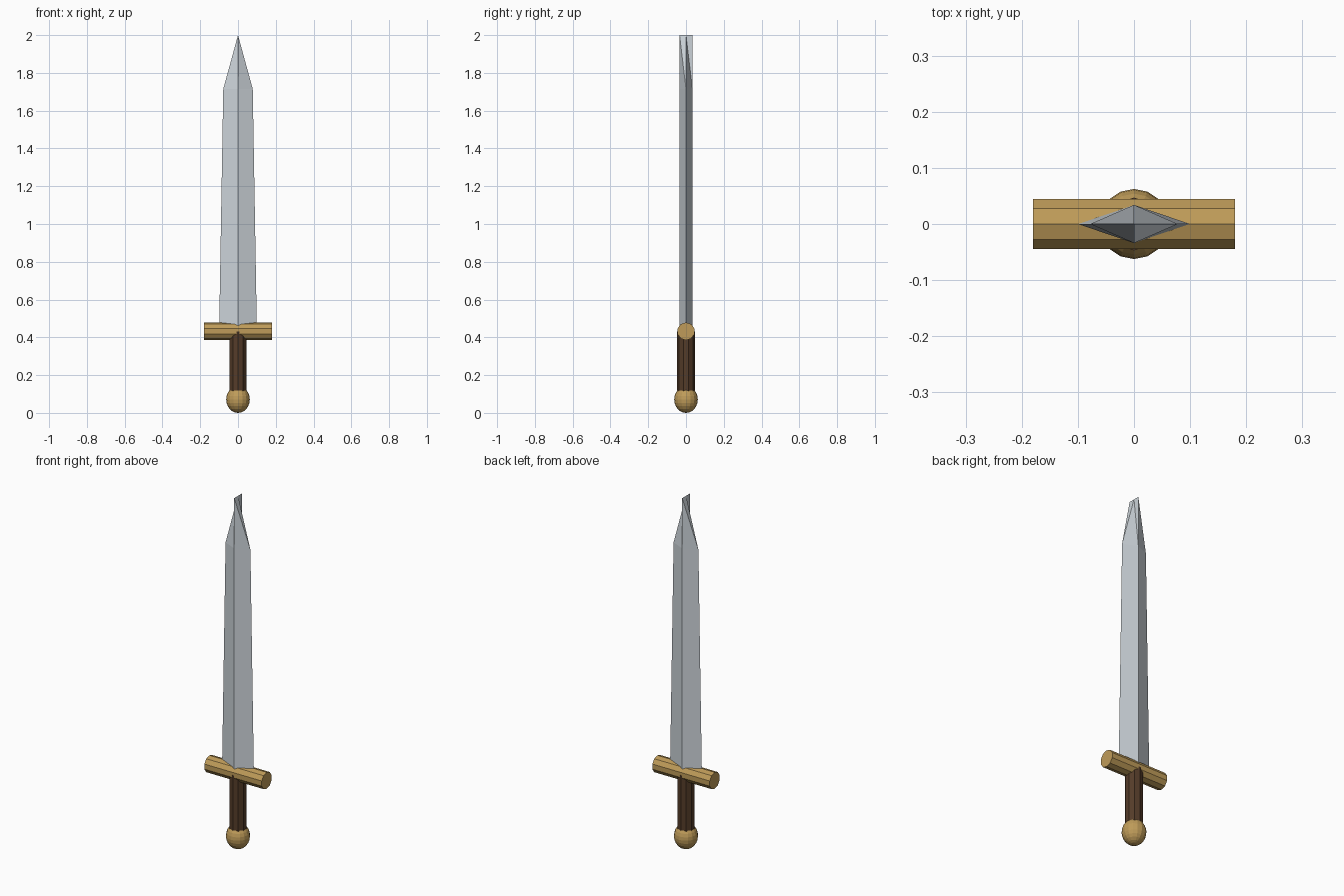
import bpy, bmesh, math

if "Cube" in bpy.data.objects:
    bpy.data.objects.remove(bpy.data.objects["Cube"])


def material(name, color):
    m = bpy.data.materials.new(name)
    m.diffuse_color = (*color, 1)
    m.use_nodes = True
    m.node_tree.nodes["Principled BSDF"].inputs["Base Color"].default_value = m.diffuse_color
    return m


steel = material("steel", (0.60, 0.65, 0.69))
brass = material("brass", (0.52, 0.33, 0.10))
leather = material("leather", (0.09, 0.045, 0.022))


def cylinder(name, radius, depth, z, rotation, mat):
    bpy.ops.mesh.primitive_cylinder_add(vertices=10, radius=radius, depth=depth,
                                        location=(0, 0, z), rotation=rotation)
    ob = bpy.context.object
    ob.name = name
    ob.data.materials.append(mat)
    return ob


# Crossguard along x, with a corner line on top
cylinder("crossguard", 0.047, 0.36, 0.432, (0, math.pi / 2, 0), brass).rotation_euler = (
    math.pi / 2, 0, math.pi / 2)
# the ten-sided ring already has corners on its local y axis, which now points up

# Grip
cylinder("grip", 0.047, 0.36, 0.25, (0, 0, 0), leather)

# Pommel, slightly tall ball
bpy.ops.mesh.primitive_uv_sphere_add(segments=16, ring_count=12, radius=1,
                                     location=(0, 0, 0.071))
pommel = bpy.context.object
pommel.name = "pommel"
pommel.scale = (0.0625, 0.0625, 0.071)
pommel.data.materials.append(brass)

# Blade: diamond sections, the last one squeezed to a line across the thickness
bm = bmesh.new()
rings = []
for z, half_width in ((0.43, 0.10), (1.715, 0.078), (2.0, 0.0)):
    t = 0.034
    rings.append([bm.verts.new((x, y, z)) for x, y in
                  ((half_width, 0), (0, t), (-half_width, 0), (0, -t))])
bm.faces.new(rings[0][::-1])
for i in range(4):
    j = (i + 1) % 4
    low, mid, top = rings
    bm.faces.new((low[i], low[j], mid[j], mid[i]))
    # the tip sides are twisted, so split them
    bm.faces.new((mid[i], mid[j], top[i]))
    bm.faces.new((mid[j], top[j], top[i]))
mesh = bpy.data.meshes.new("blade")
bm.to_mesh(mesh)
bm.free()
mesh.materials.append(steel)
blade = bpy.data.objects.new("blade", mesh)
bpy.context.collection.objects.link(blade)
